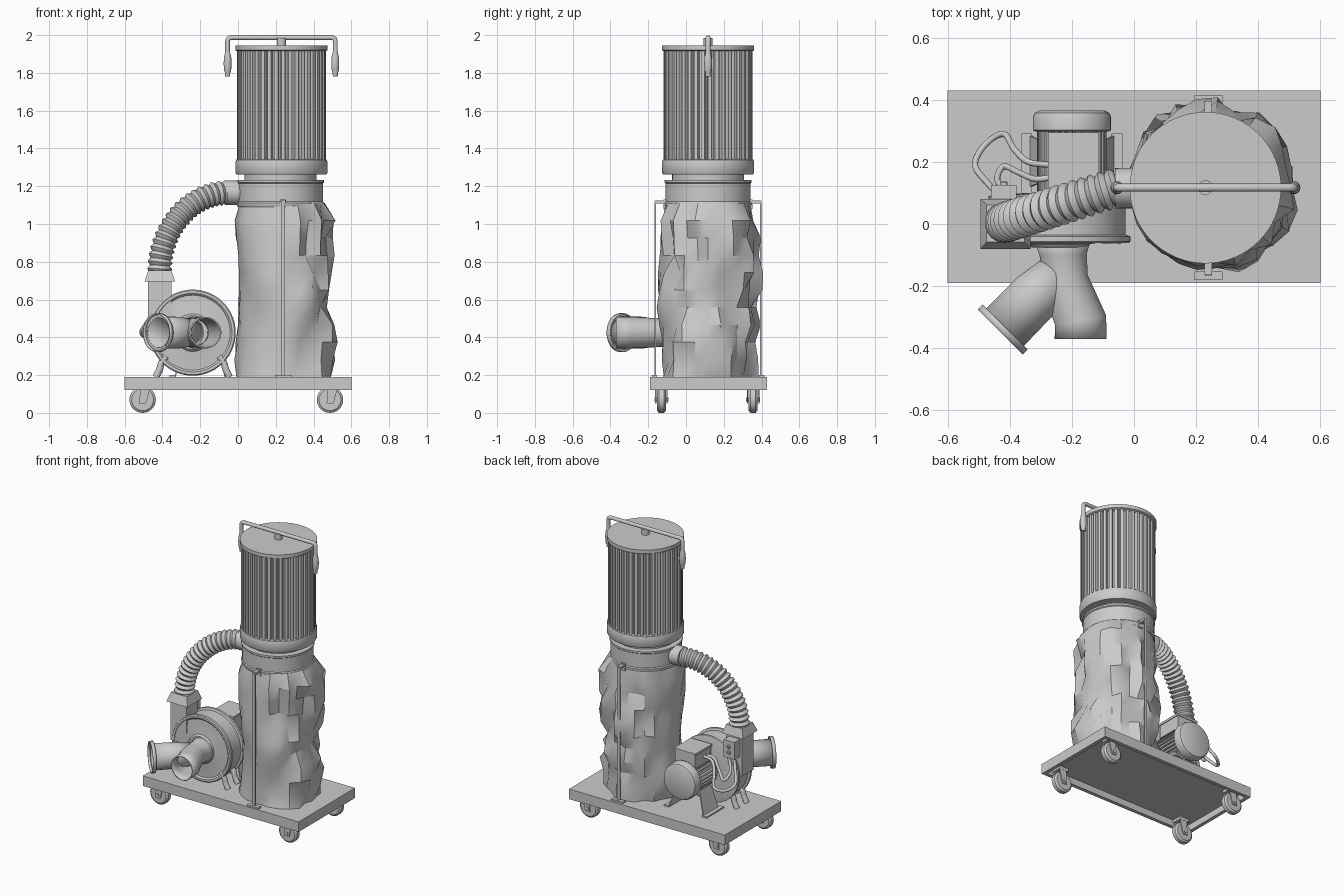
import bpy, bmesh, math, random
from math import pi, sin, cos, radians
from mathutils import Vector, Matrix

if "Cube" in bpy.data.objects:
    bpy.data.objects.remove(bpy.data.objects["Cube"])

random.seed(4)
CX, CY = 0.23, 0.117          # filter column axis
FX, FZ = -0.24, 0.425         # blower axis


def finish(name, bm, smooth=35):
    bmesh.ops.recalc_face_normals(bm, faces=bm.faces)
    me = bpy.data.meshes.new(name)
    bm.to_mesh(me)
    bm.free()
    ob = bpy.data.objects.new(name, me)
    bpy.context.collection.objects.link(ob)
    if smooth:
        bpy.ops.object.select_all(action='DESELECT')
        ob.select_set(True)
        bpy.context.view_layer.objects.active = ob
        bpy.ops.object.shade_smooth_by_angle(angle=radians(smooth))
    return ob


def skin(bm, rings, cap=True):
    """Bridge equal-length closed rings of coordinates."""
    vs = [[bm.verts.new(p) for p in r] for r in rings]
    n = len(vs[0])
    for a, b in zip(vs, vs[1:]):
        for i in range(n):
            bm.faces.new((a[i], a[(i + 1) % n], b[(i + 1) % n], b[i]))
    if cap:
        bm.faces.new(vs[0][::-1])
        bm.faces.new(vs[-1])


def lathe(name, profile, loc, axis=(0, 0, 1), seg=48, cap=True):
    """Revolve (radius, height) points about an axis through loc."""
    bm = bmesh.new()
    skin(bm, [[(r * cos(2 * pi * i / seg), r * sin(2 * pi * i / seg), h) for i in range(seg)]
              for r, h in profile], cap)
    q = Vector((0, 0, 1)).rotation_difference(Vector(axis))
    bm.transform(Matrix.Translation(loc) @ q.to_matrix().to_4x4())
    return finish(name, bm)


def block(name, x, y, z, top=None):
    """Box from (min, max) ranges; top gives other x, y ranges for a taper."""
    tx, ty = top or (x, y)
    bm = bmesh.new()
    skin(bm, [[(a[0], b[0], h), (a[1], b[0], h), (a[1], b[1], h), (a[0], b[1], h)]
              for a, b, h in ((x, y, z[0]), (tx, ty, z[1]))])
    return finish(name, bm, 0)


def sweep(name, pts, radii, seg=24, cap=True):
    """Round section carried along a path."""
    pts = [Vector(p) for p in pts]
    if not isinstance(radii, (list, tuple)):
        radii = [radii] * len(pts)
    rings, prev, nrm = [], None, None
    for i, p in enumerate(pts):
        d = Vector()
        if i > 0:
            d += (p - pts[i - 1]).normalized()
        if i < len(pts) - 1:
            d += (pts[i + 1] - p).normalized()
        d.normalize()
        nrm = d.orthogonal().normalized() if prev is None else prev.rotation_difference(d) @ nrm
        b, prev = d.cross(nrm), d
        rings.append([p + radii[i] * (nrm * cos(2 * pi * k / seg) + b * sin(2 * pi * k / seg))
                      for k in range(seg)])
    bm = bmesh.new()
    skin(bm, rings, cap)
    return finish(name, bm, 50)


def ribbed(name, n, r_out, r_in, h, loc, axis=(0, 0, 1)):
    """Cylinder with n lengthwise pleats or fins."""
    sec = []
    for i in range(n):
        for f, r in ((0, r_out), (0.5, r_out), (0.65, r_in), (0.85, r_in)):
            a = 2 * pi * (i + f) / n
            sec.append((r * cos(a), r * sin(a)))
    bm = bmesh.new()
    skin(bm, [[(x, y, z) for x, y in sec] for z in (0, h)])
    q = Vector((0, 0, 1)).rotation_difference(Vector(axis))
    bm.transform(Matrix.Translation(loc) @ q.to_matrix().to_4x4())
    return finish(name, bm)


def smooth_path(pts, steps=8):
    """Catmull-Rom samples through a few points."""
    p = [Vector(v) for v in pts]
    p = [2 * p[0] - p[1]] + p + [2 * p[-1] - p[-2]]
    out = []
    for a, b, c, d in zip(p, p[1:], p[2:], p[3:]):
        for k in range(steps):
            t = k / steps
            out.append(0.5 * (2 * b + (c - a) * t + (2 * a - 5 * b + 4 * c - d) * t * t
                              + (3 * b - a - 3 * c + d) * t ** 3))
    return out + [p[-2]]


# Base tray, hollow underneath
block("base_top", (-0.6, 0.6), (-0.19, 0.43), (0.165, 0.19))
for s in (-1, 1):
    block("base_side_rim", sorted((s * 0.575, s * 0.6)), (-0.19, 0.43), (0.12, 0.17))
    block("base_long_rim", (-0.6, 0.6), sorted((0.12 + s * 0.285, 0.12 + s * 0.31)), (0.12, 0.17))

# Casters
for x in (-0.505, 0.487):
    for y in (-0.13, 0.355):
        lathe("caster_wheel", [(0.03, -0.024), (0.058, -0.024), (0.07, -0.014), (0.07, 0.014),
                               (0.058, 0.024), (0.03, 0.024)], (x, y, 0.07), (0, -1, 0), 28)
        for s in (-1, 1):
            yy = sorted((y + s * 0.027, y + s * 0.033))
            block("caster_fork", (x - 0.018, x + 0.018), yy, (0.05, 0.15),
                  ((x - 0.01, x + 0.045), yy))
        block("caster_plate", (x - 0.03, x + 0.045), (y - 0.034, y + 0.034), (0.145, 0.168))
        sweep("caster_axle", [(x, y - 0.037, 0.07), (x, y + 0.037, 0.07)], 0.011, 12)

# Collection bag: crumpled harder on the right and back
bm = bmesh.new()
rings, seg, rows = [], 26, 11
for j in range(rows):
    z = 0.19 + 0.92 * j / (rows - 1)
    ring = []
    for i in range(seg):
        a = 2 * pi * i / seg
        rough = 0.032 if -0.4 < cos(a - radians(40)) else 0.008
        r = 0.25 + 0.012 * cos(a) + 0.012 * sin(7 * z + 2 * a) + random.uniform(-rough, rough)
        if j == rows - 1:
            r = 0.225
        ring.append((CX + 0.005 + r * cos(a), CY + r * sin(a), z))
    rings.append(ring)
skin(bm, rings)
finish("dust_bag", bm, 32)

# Drum, neck and lower filter ring
lathe("collector_drum", [(0.226, 1.09), (0.231, 1.1), (0.231, 1.112), (0.225, 1.118), (0.225, 1.215),
                         (0.231, 1.22), (0.231, 1.232), (0.19, 1.232), (0.19, 1.27)], (CX - 0.005, CY, 0), seg=64)
lathe("filter_lower_ring", [(0.2, 1.262), (0.238, 1.262), (0.244, 1.272), (0.244, 1.325),
                            (0.24, 1.34), (0.225, 1.345)], (CX, CY, 0), seg=64)
# Pleated filter and lid
ribbed("pleated_filter", 40, 0.236, 0.212, 0.585, (CX, CY, 1.34))
lathe("filter_lid", [(0.236, 1.915), (0.244, 1.92), (0.244, 1.945)], (CX, CY, 0), seg=64)

# Cleaning crank with two hanging grips
L, R = CX - 0.285, CX + 0.285
sweep("crank_bar", [(L, CY, 1.9), (L, CY, 1.97), (L + 0.004, CY, 1.981), (L + 0.016, CY, 1.987),
                    (R - 0.016, CY, 1.987), (R - 0.004, CY, 1.981), (R, CY, 1.97), (R, CY, 1.9)], 0.013, 14)
lathe("crank_hub", [(0.024, 1.94), (0.024, 1.985)], (CX, CY, 0), seg=20)
for x in (L, R):
    lathe("crank_grip", [(0.013, 1.782), (0.014, 1.8), (0.019, 1.815), (0.021, 1.85), (0.019, 1.885),
                         (0.013, 1.91)], (x, CY, 0), seg=20)

# Support rods front and back
for s in (-1, 1):
    y = CY + s * 0.28
    block("support_rod", (0.229, 0.249), (y - 0.004, y + 0.004), (0.19, 1.118))
    block("rod_top_tab", (0.227, 0.251), sorted((CY + s * 0.222, y)), (1.108, 1.124))
    block("rod_clip", (0.223, 0.255), sorted((CY + s * 0.222, CY + s * 0.235)), (1.08, 1.13))
    block("rod_foot", (0.195, 0.285), sorted((y - s * 0.01, y + s * 0.018)), (0.19, 0.2))

# Drum inlet and corrugated hose
sweep("drum_inlet", [(-0.06, 0.115, 1.166), (0.08, CY, 1.166)], 0.065, 32)
pts, rad = [], []
for i in range(19 * 4 + 1):
    t = i / 76
    a = t * pi / 2
    pts.append((-0.05 - 0.365 * cos(a), 0.115 * (1 - cos(a)) + 0.005, 0.745 + 0.421 * sin(a)))
    rad.append((0.052, 0.06, 0.066, 0.06)[i % 4])
sweep("flexible_hose", pts, rad, 24)

# Outlet duct with flared collar
block("duct_collar", (-0.495, -0.333), (-0.08, 0.08), (0.695, 0.755), ((-0.475, -0.353), (-0.058, 0.062)))
block("outlet_duct", (-0.477, -0.353), (-0.06, 0.065), (0.425, 0.7))

# Blower housing with flanged rims and recessed face
lathe("blower_housing", [(0.1, -0.1), (0.21, -0.095), (0.228, -0.09), (0.228, -0.075), (0.213, -0.07),
                         (0.213, 0.035), (0.228, 0.04), (0.228, 0.056), (0.222, 0.062), (0.208, 0.062),
                         (0.198, 0.052), (0.19, 0.052), (0.1, 0.064), (0.09, 0.075)],
      (FX, 0, FZ), (0, -1, 0), 56)
for s in (-1, 1):
    x = FX + s * 0.15
    for y in (-0.045, 0.06):
        sweep("blower_foot", smooth_path([(x - s * 0.01, y, 0.3), (x + s * 0.015, y, 0.265),
              (x + s * 0.025, y, 0.23), (x + s * 0.045, y, 0.19)], 4), 0.018, 10)

# Forked inlet pipes
def pipe(name, path, radii):
    ob = sweep(name, path, radii, 36, cap=False)
    m = ob.modifiers.new("wall", 'SOLIDIFY')
    m.thickness, m.offset = 0.008, -1

pipe("inlet_pipe", [(-0.23, -0.05, FZ), (-0.228, -0.1, FZ), (-0.225, -0.18, FZ), (-0.172, -0.31, FZ),
                    (-0.172, -0.37, FZ)], [0.092, 0.076, 0.078, 0.084, 0.084])
pipe("inlet_branch", [(-0.23, -0.15, FZ), (-0.315, -0.23, FZ), (-0.42, -0.337, FZ)], [0.07, 0.084, 0.086])
pipe("inlet_branch_rim", [(-0.415, -0.332, FZ), (-0.431, -0.348, FZ)], [0.103, 0.103])
lathe("rim_web", [(0.08, 0), (0.1, 0), (0.1, 0.005), (0.08, 0.005)], (-0.417, -0.334, FZ), (-0.707, -0.707, 0), 36, False)

# Motor
MX = -0.2
ribbed("motor_body", 30, 0.112, 0.092, 0.22, (MX, 0.09, FZ), (0, 1, 0))
lathe("motor_fan_cover", [(0.118, 0.298), (0.126, 0.302), (0.126, 0.345), (0.12, 0.358), (0.106, 0.365)],
      (MX, 0, FZ), (0, 1, 0), 40)
block("motor_terminal_box", (-0.272, -0.118), (0.115, 0.29), (0.51, 0.60))
block("terminal_box_cover", (-0.277, -0.113), (0.11, 0.294), (0.60, 0.615))

# Motor stand: sloping plates, feet and saddle
for s in (-1, 1):
    block("stand_leg", sorted((MX + s * 0.13, MX + s * 0.138)), (0.12, 0.285), (0.19, 0.35),
          (sorted((MX + s * 0.08, MX + s * 0.088)), (0.14, 0.26)))
    block("stand_foot", sorted((MX + s * 0.128, MX + s * 0.163)), (0.1, 0.292), (0.19, 0.2))
block("stand_saddle", (MX - 0.087, MX + 0.087), (0.14, 0.26), (0.325, 0.35))

# Switch box on the duct and its cables
block("switch_box", (-0.46, -0.378), (0.06, 0.125), (0.56, 0.68))
for z in (0.6, 0.64):
    lathe("switch_button", [(0.012, 0), (0.012, 0.01), (0.009, 0.013)], (-0.419, 0.124, z), (0, 1, 0), 14)
sweep("cable_long", smooth_path([(-0.44, 0.1, 0.565), (-0.47, 0.13, 0.5), (-0.512, 0.19, 0.43), (-0.48, 0.255, 0.4),
      (-0.42, 0.29, 0.42), (-0.385, 0.24, 0.5), (-0.34, 0.2, 0.55), (-0.265, 0.19, 0.56)]), 0.01, 10)
sweep("cable_short", smooth_path([(-0.4, 0.1, 0.565), (-0.44, 0.14, 0.48), (-0.42, 0.185, 0.43), (-0.37, 0.165, 0.48),
      (-0.32, 0.145, 0.54), (-0.265, 0.15, 0.55)]), 0.01, 10)
